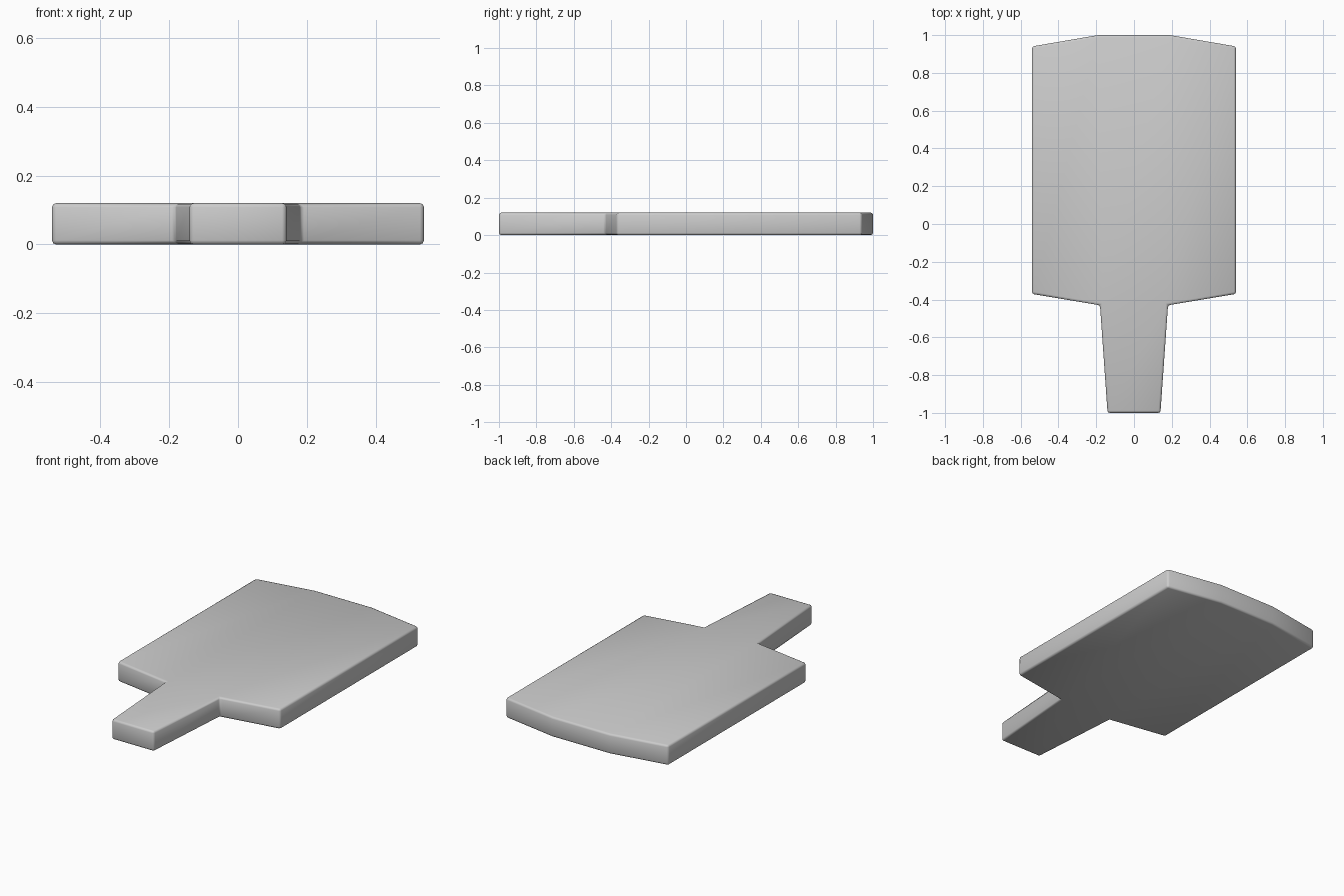
import bpy, bmesh, math

if "Cube" in bpy.data.objects:
    bpy.data.objects.remove(bpy.data.objects["Cube"])

THICK = 0.12

# Right half of the outline; the left half is mirrored
half = {"tip": (0.14, -1.0), "neck": (0.18, -0.43), "low": (0.54, -0.37),
        "high": (0.54, 0.94), "crown": (0.19, 1.0)}

bm = bmesh.new()
R = {k: bm.verts.new((x, y, 0)) for k, (x, y) in half.items()}
L = {k: bm.verts.new((-x, y, 0)) for k, (x, y) in half.items()}

# Handle, centre panel and two side panels
bm.faces.new((L["tip"], R["tip"], R["neck"], L["neck"]))
bm.faces.new((L["neck"], R["neck"], R["crown"], L["crown"]))
bm.faces.new((R["neck"], R["low"], R["high"], R["crown"]))
bm.faces.new((L["crown"], L["high"], L["low"], L["neck"]))

# Thickness
ext = bmesh.ops.extrude_face_region(bm, geom=bm.faces[:], use_keep_orig=True)
top = [g for g in ext["geom"] if isinstance(g, bmesh.types.BMVert)]
bmesh.ops.translate(bm, verts=top, vec=(0, 0, THICK))
bmesh.ops.recalc_face_normals(bm, faces=bm.faces[:])

mesh = bpy.data.meshes.new("paddle_board")
bm.to_mesh(mesh)
bm.free()
board = bpy.data.objects.new("paddle_board", mesh)
bpy.context.collection.objects.link(board)

# Softened edges
bev = board.modifiers.new("soft_edges", "BEVEL")
bev.width = 0.012
bev.segments = 2
bev.limit_method = "ANGLE"
bev.angle_limit = math.radians(30)

bpy.context.view_layer.objects.active = board
board.select_set(True)
bpy.ops.object.shade_smooth()
